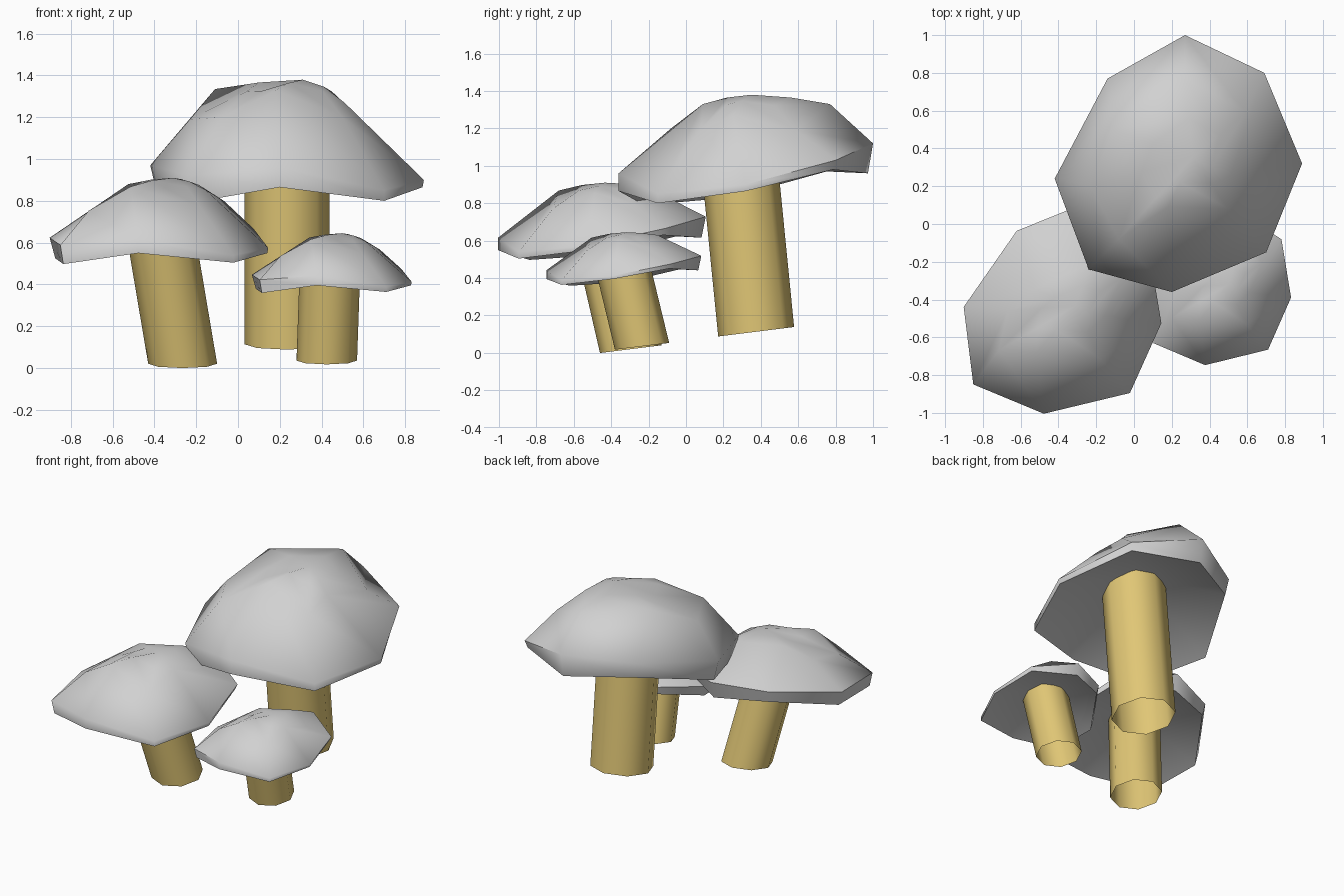
import bpy, bmesh, math
from mathutils import Vector, Matrix

cube = bpy.data.objects.get("Cube")
if cube:
    bpy.data.objects.remove(cube, do_unlink=True)


def make_material(name, colour):
    material = bpy.data.materials.new(name)
    material.use_nodes = True
    material.diffuse_color = (*colour, 1)
    shader = material.node_tree.nodes["Principled BSDF"]
    shader.inputs["Base Color"].default_value = (*colour, 1)
    return material


GREY = make_material("cap grey", (0.64, 0.64, 0.64))
TAN = make_material("stem tan", (0.75, 0.57, 0.18))
SIDES = 8
LEAN = 0.125  # rise of the tilted ground plane towards the back

# Wavy cap rim, clockwise from the back:
# x, y, upper z, lower z below the crown, inset of the lower edge
BROAD_RIM = [(.03, .68, -.26, -.42, .96), (.45, .48, -.35, -.40, .97), (.65, 0, -.48, -.515, .99),
             (.46, -.47, -.53, -.58, 1), (-.04, -.68, -.42, -.515, 1), (-.48, -.56, -.46, -.59, .97),
             (-.66, -.08, -.41, -.55, .95), (-.38, .45, -.30, -.41, .96)]

# The smaller caps share the rim, with three corners flared outwards
FLARED = (1, 3, 5)
NARROW_RIM = [(x * (1.1 if i in FLARED else 1), *rest) for i, (x, *rest) in enumerate(BROAD_RIM)]

# Shoulder rings of the cap, matching the rim order
BROAD_SHOULDER = [(.03, .45, -.05), (.35, .27, -.19), (.27, -.07, -.11), (.26, -.24, -.18),
                  (-.06, -.23, -.05), (-.32, -.40, -.18), (-.47, -.12, -.19), (-.35, .18, -.045)]
NARROW_SHOULDER = [(.13, .31, -.03), (.35, .25, -.16), (.27, -.01, -.08), (.28, -.28, -.20),
                   (-.14, -.30, -.06), (-.39, -.32, -.225), (-.37, -.06, -.185), (-.21, .10, -.043)]
CROWN = Vector((.07, .03, 0))
UNDERSIDE = (0, 0, -.22)


def bridge(bm, first, second):
    for i in range(SIDES):
        j = (i + 1) % SIDES
        bm.faces.new((first[i], first[j], second[j], second[i]))


def fan(bm, ring, tip):
    for i in range(SIDES):
        bm.faces.new((ring[i], ring[(i + 1) % SIDES], tip))


def finish(bm, name, material, sharp_angle):
    bmesh.ops.recalc_face_normals(bm, faces=bm.faces[:])
    mesh = bpy.data.meshes.new(name)
    bm.to_mesh(mesh)
    bm.free()
    mesh.materials.append(material)
    mesh.shade_smooth()
    mesh.set_sharp_from_angle(angle=math.radians(sharp_angle))
    obj = bpy.data.objects.new(name, mesh)
    bpy.context.collection.objects.link(obj)
    return obj


def plateau_point(point):
    """Halfway from the shoulder to the crown, lifted into a dome."""
    x, y, z = CROWN.lerp(Vector(point), 0.5)
    return x, y, z * 0.6


def make_cap(name, top, scale, turn, rim, shoulder):
    """Closed cap: hollow underside, rim band, slope, domed crown."""
    bm = bmesh.new()
    lower = [bm.verts.new((x * inset, y * inset, low)) for x, y, high, low, inset in rim]
    upper = [bm.verts.new((x, y, high)) for x, y, high, low, inset in rim]
    ring = [bm.verts.new(point) for point in shoulder]
    plateau = [bm.verts.new(plateau_point(point)) for point in shoulder]
    fan(bm, lower, bm.verts.new(UNDERSIDE))
    bridge(bm, lower, upper)
    bridge(bm, upper, ring)
    bridge(bm, ring, plateau)
    fan(bm, plateau, bm.verts.new(CROWN))
    placement = (Matrix.Translation(top) @ Matrix.Diagonal((*scale, 1))
                 @ Matrix.Rotation(math.radians(turn), 4, "Z"))
    bm.transform(placement)
    return finish(bm, name, GREY, 58)


def make_stem(name, base, top, radius):
    """Open tube whose end rings both lie in the tilted ground plane."""
    bm = bmesh.new()
    rings = []
    for centre in (Vector(base), Vector(top)):
        ring = []
        for i in range(SIDES):
            angle = math.tau * i / SIDES
            x, y = radius * math.cos(angle), radius * math.sin(angle)
            ring.append(bm.verts.new(centre + Vector((x, y, y * LEAN))))
        rings.append(ring)
    bridge(bm, *rings)
    return finish(bm, name, TAN, 60)


# Large mushroom at the back
make_cap("large_cap", (.24, .32, 1.38), (1, 1, 1), 0, BROAD_RIM, BROAD_SHOULDER)
make_stem("large_stem", (.235, .375, .113), (.235, .27, 1.17), .203)

# Medium mushroom at the front, on the -x side
make_cap("medium_cap", (-.37, -.45, .91), (.8, .83, .7), -8, NARROW_RIM, NARROW_SHOULDER)
make_stem("medium_stem", (-.265, -.295, .02), (-.39, -.465, .76), .165)

# Small mushroom at the front, on the +x side
make_cap("small_cap", (.455, -.333, .645), (.585, .62, .485), -8, NARROW_RIM, NARROW_SHOULDER)
make_stem("small_stem", (.425, -.235, .035), (.443, -.36, .55), .145)
